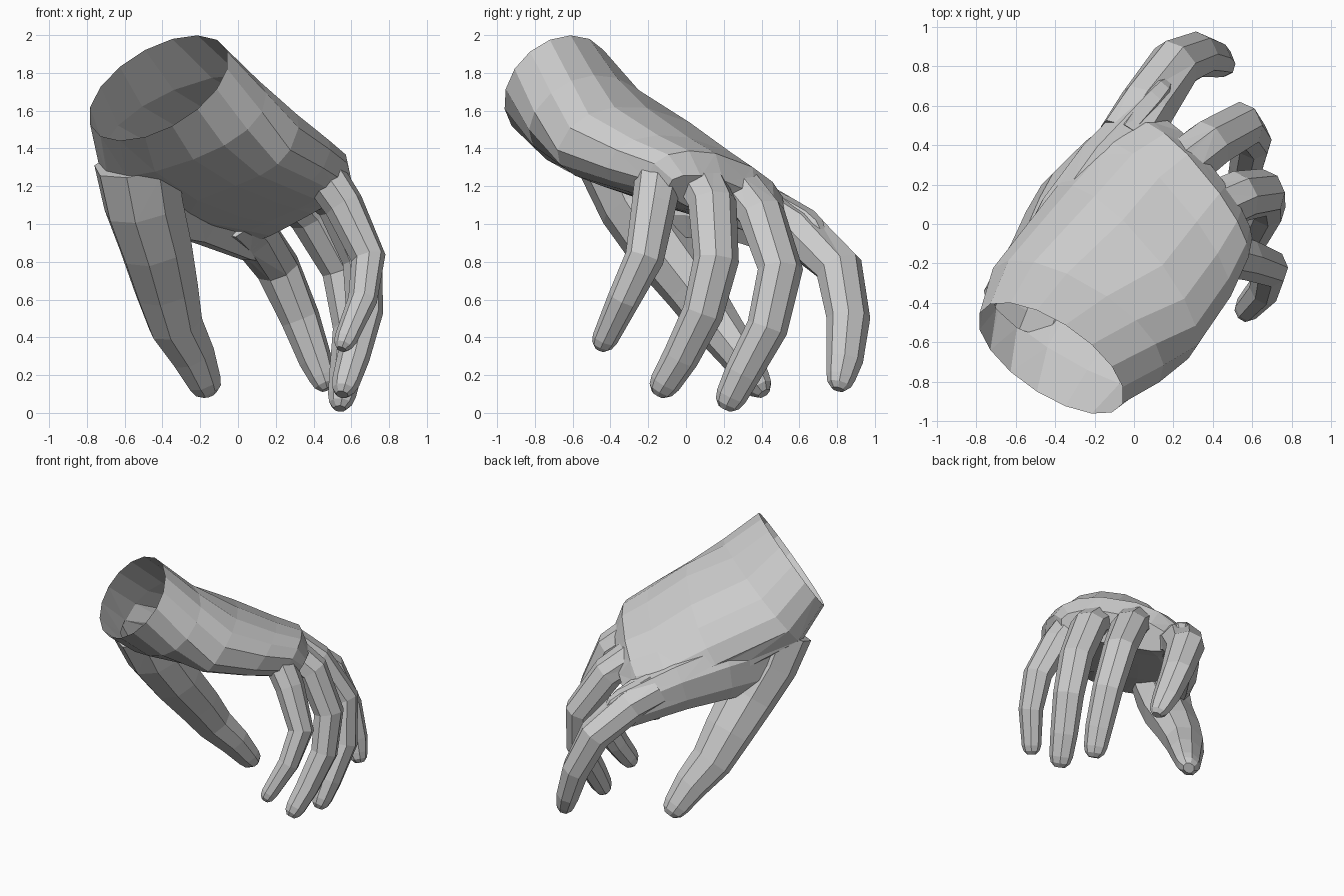
import bpy, bmesh
from math import cos, sin, pi, copysign
from mathutils import Vector as V

if "Cube" in bpy.data.objects:
    bpy.data.objects.remove(bpy.data.objects["Cube"])


def loft(name, rings):
    """Closed solid skinned over rings of equal point count."""
    bm = bmesh.new()
    vs = [[bm.verts.new(p) for p in r] for r in rings]
    n = len(vs[0])
    for a, b in zip(vs, vs[1:]):
        for i in range(n):
            j = (i + 1) % n
            bm.faces.new((a[i], a[j], b[j], b[i]))
    bm.faces.new(vs[0])
    bm.faces.new(vs[-1])
    bmesh.ops.recalc_face_normals(bm, faces=bm.faces)
    me = bpy.data.meshes.new(name)
    bm.to_mesh(me)
    bm.free()
    ob = bpy.data.objects.new(name, me)
    bpy.context.collection.objects.link(ob)
    return ob


def palm_ring(c, w, n, droop=.3, square=.78, count=16):
    """Rounded section; droop bends both edges towards the palm side."""
    c, w, n = V(c), V(w), V(n)
    out = []
    for i in range(count):
        a = 2 * pi * (i + 0.5) / count
        x = copysign(abs(cos(a)) ** square, cos(a))
        y = copysign(abs(sin(a)) ** square, sin(a))
        out.append(c + w * x + n * (y - droop * x * x + droop * 0.3))
    return out


def digit(name, path, base, tip, hint=(-.4, .9, -.2), flat=.85, sides=8):
    """Tube along path, tapering from base to tip radius, with a domed end."""
    pts = [V(p) for p in path]
    last = len(pts) - 1
    rings = []
    for i, p in enumerate(pts):
        t = (pts[min(i + 1, last)] - pts[max(i - 1, 0)]).normalized()
        s = V(hint)
        s = (s - t * s.dot(t)).normalized()
        n = t.cross(s)
        r = base + (tip - base) * (i / last) ** 1.3
        dome = [(0, 1), (.55, .82), (.9, .45)] if i == last else [(0, 1)]
        for ahead, k in dome:
            rings.append([p + t * r * ahead + (s * cos(a) + n * sin(a) * flat) * r * k
                          for a in (2 * pi * (j + .5) / sides for j in range(sides))])
    return loft(name, rings)


# back of hand and palm, wrist to knuckles
wrist_c, wrist_w, wrist_n = (-.42, -.68, 1.72), (-.37, .19, -.15), (0, .21, .235)
hand = loft("hand", [
    palm_ring(wrist_c, wrist_w, wrist_n, 0, 1),
    palm_ring((-.29, -.5, 1.52), (-.44, .25, -.14), (.05, .19, .22), .1, .9),
    palm_ring((-.04, -.22, 1.355), (-.36, .41, -.14), (.08, .12, .21)),
    palm_ring((.15, .02, 1.24), (-.34, .4, -.14), (.07, .1, .17)),
    palm_ring((.29, .17, 1.18), (-.29, .35, -.13), (.06, .08, .15)),
    palm_ring((.36, .23, 1.1), (-.24, .31, -.13), (.04, .05, .09)),
])

# fingers, thumb and the web of skin between thumb and first finger
parts = [
    digit("index_finger",
          [(-.03, .43, 1.05), (.07, .6, .96), (.21, .81, .77), (.33, .86, .5),
           (.41, .84, .28), (.445, .82, .19)], .16, .08),
    digit("middle_finger",
          [(.22, .27, 1.2), (.38, .4, 1.05), (.55, .5, .76), (.6, .43, .45),
           (.57, .3, .21), (.55, .24, .09)], .14, .085),
    digit("ring_finger",
          [(.36, .06, 1.26), (.53, .14, 1.11), (.66, .16, .81), (.67, .09, .53),
           (.61, -.03, .29), (.57, -.11, .16)], .14, .085),
    digit("little_finger",
          [(.44, -.14, 1.28), (.56, -.17, 1.1), (.69, -.22, .82), (.66, -.33, .6),
           (.57, -.43, .39)], .13, .07),
    digit("thumb",
          [(-.54, -.38, 1.33), (-.5, -.28, 1.1), (-.435, -.14, .88), (-.38, .03, .66),
           (-.33, .16, .47), (-.24, .28, .31), (-.18, .37, .17)],
          .23, .095, (1, .1, .3)),
    digit("thumb_web",
          [(-.5, -.25, 1.15), (-.36, .06, 1.13), (-.18, .33, 1.07), (.08, .62, .94)],
          .24, .15, (0, 0, 1), .6),
]

# fuse everything into one skin
for p in parts:
    m = hand.modifiers.new(p.name, 'BOOLEAN')
    m.operation, m.solver, m.object = 'UNION', 'EXACT', p
bpy.context.view_layer.update()
fused = bpy.data.meshes.new_from_object(
    hand.evaluated_get(bpy.context.evaluated_depsgraph_get()))
hand.modifiers.clear()
hand.data = fused
for p in parts:
    bpy.data.objects.remove(p)

# open the wrist
axis = V(wrist_w).cross(V(wrist_n)).normalized()
bm = bmesh.new()
bm.from_mesh(fused)
cap = [f for f in bm.faces
       if all(abs((v.co - V(wrist_c)).dot(axis)) < 1e-3 for v in f.verts)]
bmesh.ops.delete(bm, geom=cap, context='FACES')
bmesh.ops.triangulate(bm, faces=[f for f in bm.faces if len(f.verts) > 4])
bm.to_mesh(fused)
bm.free()
